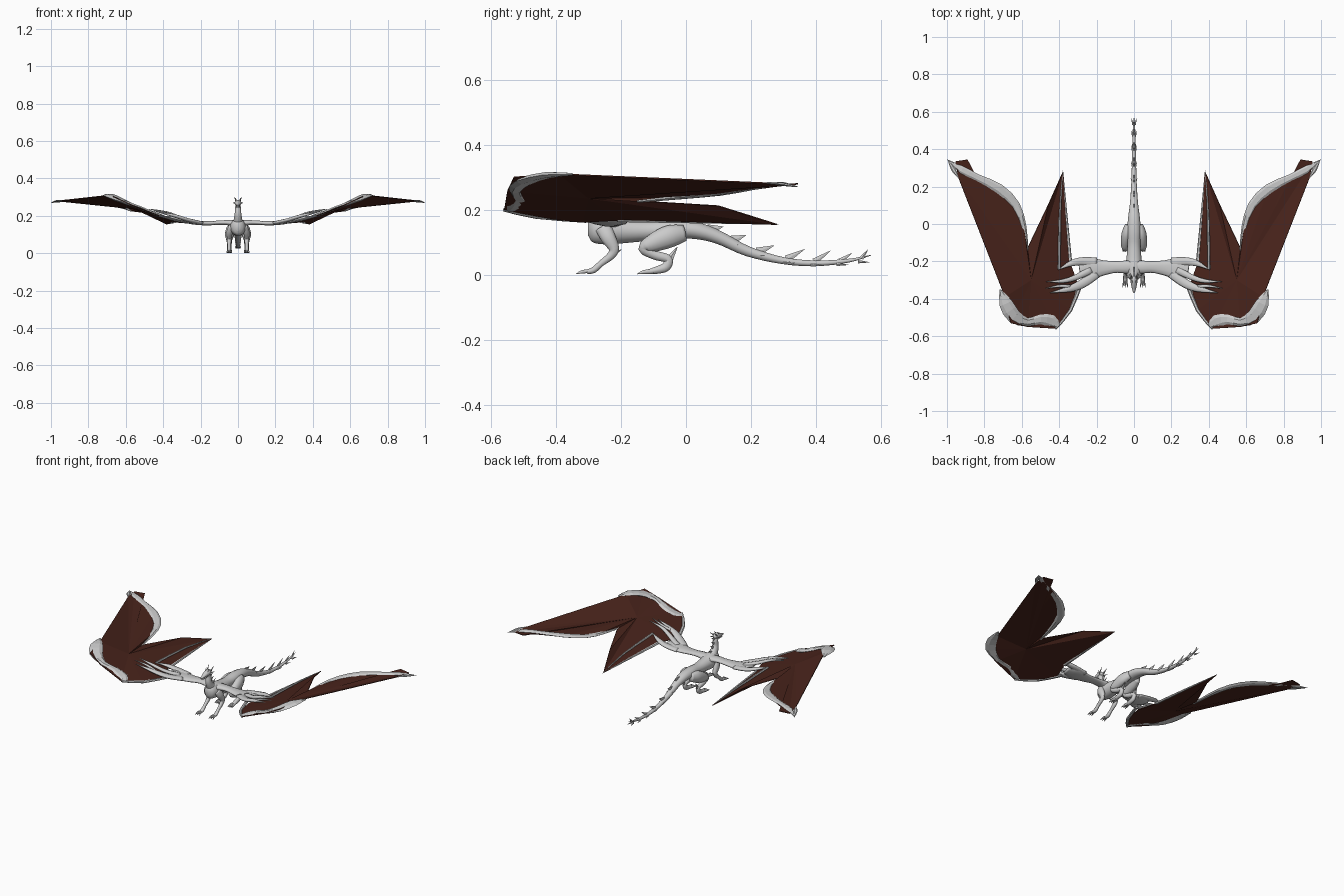
import bpy, bmesh, math
from mathutils import Vector

X, Z = Vector((1, 0, 0)), Vector((0, 0, 1))


def catmull(p, steps):
    out = []
    for i in range(len(p) - 1):
        a, b, c, d = p[max(i - 1, 0)], p[i], p[i + 1], p[min(i + 2, len(p) - 1)]
        for s in range(steps):
            t = s / steps
            out.append([0.5 * (2 * q + (r - o) * t + (2 * o - 5 * q + 4 * r - u) * t * t
                               + (3 * q - o - 3 * r + u) * t ** 3) for o, q, r, u in zip(a, b, c, d)])
    return out + [list(p[-1])]


def finish(name, bm, mirror, smooth):
    me = bpy.data.meshes.new(name)
    bmesh.ops.recalc_face_normals(bm, faces=bm.faces)
    for f in bm.faces:
        f.smooth = smooth
    bm.to_mesh(me)
    bm.free()
    ob = bpy.data.objects.new(name, me)
    bpy.context.collection.objects.link(ob)
    if mirror:
        ob.modifiers.new("Mirror", 'MIRROR').use_mirror_merge = False
    return ob


def loft(name, pts, sides=10, steps=4, mirror=True, flat=False, smooth=True):
    """Sweep an ellipse along points (x, y, z, half width, half height)."""
    pts = catmull(pts, steps)
    bm, rings = bmesh.new(), []
    for i, p in enumerate(pts):
        t = (Vector(pts[min(i + 1, len(pts) - 1)][:3]) - Vector(pts[max(i - 1, 0)][:3])).normalized()
        ref = t.cross(Z) if flat else X
        side = (ref - t * ref.dot(t)).normalized()
        up = side.cross(t)
        w, h = max(p[3], .0006), max(p[4], .0006)
        rings.append([bm.verts.new(Vector(p[:3]) + side * w * math.cos(a) + up * h * math.sin(a))
                      for a in (2 * math.pi * k / sides for k in range(sides))])
    for r, s in zip(rings, rings[1:]):
        for k in range(sides):
            bm.faces.new((r[k], r[(k + 1) % sides], s[(k + 1) % sides], s[k]))
    bm.faces.new(rings[0])
    bm.faces.new(rings[-1])
    return finish(name, bm, mirror, smooth)


def spike(name, base, tip, w, h, mirror=False):
    return loft(name, [(*base, w, h), (*tip, 0, 0)], 6, 1, mirror, False, False)


# torso and tail
loft("body_and_tail", [
    (0, -.302, .14, .012, .02), (0, -.285, .14, .034, .042), (0, -.24, .138, .045, .046),
    (0, -.18, .135, .040, .038), (0, -.11, .135, .034, .031), (0, -.04, .14, .036, .03),
    (0, .03, .136, .032, .027), (0, .10, .115, .023, .021), (0, .19, .072, .016, .016),
    (0, .30, .043, .012, .011), (0, .40, .035, .010, .009), (0, .50, .043, .007, .006),
    (0, .57, .060, .001, .001)], 14, 4, False)

# neck, head, jaw
loft("neck", [(0, -.24, .14, .035, .035), (0, -.275, .175, .024, .026), (0, -.293, .21, .018, .02),
              (0, -.293, .245, .015, .016), (0, -.305, .268, .014, .014)], 12, 4, False)
loft("head", [(0, -.278, .268, .008, .008), (0, -.295, .270, .018, .016), (0, -.318, .267, .017, .014),
              (0, -.345, .260, .011, .009), (0, -.367, .256, .005, .005)], 10, 3, False)
loft("jaw", [(0, -.300, .256, .012, .007), (0, -.33, .248, .009, .005), (0, -.358, .245, .003, .002)],
     8, 3, False)
spike("horn", (.011, -.292, .276), (.018, -.262, .300), .005, .005, True)
spike("cheek_horn", (.014, -.292, .265), (.026, -.268, .270), .004, .004, True)
spike("brow_horn", (.009, -.312, .277), (.012, -.298, .296), .004, .004, True)

# crest along the neck
for i, (y, z) in enumerate([(-.280, .255), (-.276, .232), (-.268, .208), (-.25, .185)]):
    spike(f"neck_spike_{i}", (0, y, z), (0, y + .026, z + .018), .004, .009)

# tail fins: base y, base z, tip y, tip z
for i, (y, z, ty, tz) in enumerate([(.06, .138, .115, .148), (.13, .105, .185, .122), (.21, .07, .272, .09),
                                    (.30, .048, .365, .078), (.385, .04, .445, .074),
                                    (.465, .042, .51, .066), (.53, .05, .56, .077)]):
    spike(f"tail_spike_{i}", (0, y + .01, z), (0, ty, tz), .005, .02 - .002 * i)
    spike(f"tail_side_spike_{i}", (.006, y, z - .01), (.019 - .001 * i, y + .035, z - .012),
          .005, .006, True)

# legs
loft("hind_leg", [
    (.030, -.005, .128, .018, .026), (.040, -.05, .118, .026, .036), (.046, -.10, .098, .024, .030),
    (.047, -.130, .080, .018, .018), (.046, -.095, .060, .014, .015), (.046, -.055, .048, .012, .014),
    (.046, -.062, .024, .012, .015), (.046, -.09, .014, .013, .012), (.046, -.115, .009, .012, .008)], 10, 4)
spike("heel_spur", (.046, -.052, .046), (.046, -.026, .086), .008, .014, True)
loft("front_leg", [
    (.034, -.255, .145, .016, .026), (.044, -.240, .115, .017, .024), (.047, -.222, .080, .013, .017),
    (.047, -.232, .058, .011, .013), (.047, -.262, .034, .009, .010), (.047, -.285, .014, .011, .010),
    (.047, -.305, .009, .011, .007)], 10, 4)
spike("elbow_spur", (.047, -.226, .062), (.048, -.198, .078), .007, .009, True)
for i in (-1, 0, 1):
    dx = i * .010
    loft(f"hind_toe_{i + 1}", [(.046 + dx * .5, -.10, .010, .006, .008), (.046 + dx, -.13, .008, .005, .007),
                               (.046 + dx * 1.3, -.15, .002, .001, .001)], 6, 3)
    loft(f"front_toe_{i + 1}", [(.047 + dx * .4, -.295, .010, .005, .006), (.047 + dx, -.32, .009, .004, .006),
                                (.047 + dx * 1.4, -.338, .002, .001, .001)], 6, 3)

# wing arm
loft("wing_arm", [
    (0, -.23, .155, .038, .022), (.05, -.23, .163, .034, .015), (.10, -.23, .163, .031, .012),
    (.16, -.234, .160, .040, .012), (.21, -.238, .162, .053, .012), (.25, -.245, .166, .058, .011),
    (.29, -.252, .172, .035, .008)], 10, 4, flat=True)

# wing hand: three clawed fingers above the membrane
for i, f in enumerate([
    [(.20, -.205, .162, .026, .010), (.28, -.200, .172, .022, .010), (.34, -.212, .186, .015, .009),
     (.405, -.245, .200, .001, .001)],
    [(.23, -.245, .168, .02, .010), (.31, -.285, .190, .015, .009), (.38, -.305, .216, .011, .008),
     (.47, -.308, .236, .001, .001)],
    [(.20, -.265, .162, .025, .010), (.27, -.315, .178, .024, .010), (.34, -.345, .200, .018, .009),
     (.45, -.368, .226, .001, .001)],
    [(.34, -.335, .200, .010, .006), (.40, -.332, .218, .008, .006), (.475, -.345, .236, .001, .001)],
]):
    loft(f"wing_finger_{i}", f, 8, 4, flat=True)

# wing membrane: outline fanned around one inner point
outline = [(.30, -.32, .162), (.34, -.21, .168), (.38, .28, .155), (.46, .10, .212), (.57, -.13, .225),
           (.60, .06, .242), (.72, .20, .262), (.86, .28, .272), (.89, .345, .280), (.955, .335, .278),
           (.94, .25, .282), (.69, -.39, .310), (.66, -.53, .300), (.57, -.55, .258), (.42, -.56, .200),
           (.34, -.46, .178)]
bm = bmesh.new()
rim = [bm.verts.new(p) for p in outline]
hub = bm.verts.new((.55, -.30, .236))
for a, b in zip(rim, rim[1:] + rim[:1]):
    bm.faces.new((hub, a, b))
membrane = finish("wing_membrane", bm, True, False)
solid = membrane.modifiers.new("Thickness", 'SOLIDIFY')
solid.thickness, solid.offset = .004, 0
mat = bpy.data.materials.new("dark_red_skin")
mat.diffuse_color = (.065, .017, .011, 1)
membrane.data.materials.append(mat)

# bony ribbons around the wing edges
ribbons = {
    "wing_trailing_bone": [(.570, -.15, .225, .006, .004), (.590, -.02, .238, .016, .007),
                           (.632, .10, .250, .023, .008), (.72, .188, .266, .026, .008),
                           (.84, .250, .276, .018, .007), (.92, .290, .280, .020, .007),
                           (1.0, .345, .270, .001, .001)],
    "wing_wrist": [(.715, -.35, .309, .004, .004), (.685, -.425, .307, .036, .010),
                   (.640, -.495, .288, .038, .012), (.570, -.525, .260, .022, .010),
                   (.500, -.510, .234, .026, .009), (.44, -.520, .210, .034, .008),
                   (.405, -.545, .198, .012, .006)],
    "wing_inner_bone": [(.28, -.31, .165, .010, .006), (.34, -.46, .178, .010, .007),
                        (.42, -.56, .200, .006, .006)],
    "wing_short_spar": [(.340, -.21, .168, .010, .007), (.362, .05, .162, .006, .005),
                        (.380, .285, .155, .001, .001)],
    "wing_short_ridge": [(.400, -.24, .200, .008, .006), (.396, .05, .186, .006, .005),
                         (.381, .28, .156, .001, .001)],
    "wing_outer_tip": [(.94, .25, .282, .003, .003), (.965, .29, .280, .012, .005),
                       (.99, .335, .272, .004, .003)],
}
for name, pts in ribbons.items():
    loft(name, pts, 6, 2, flat=True, smooth=False)
